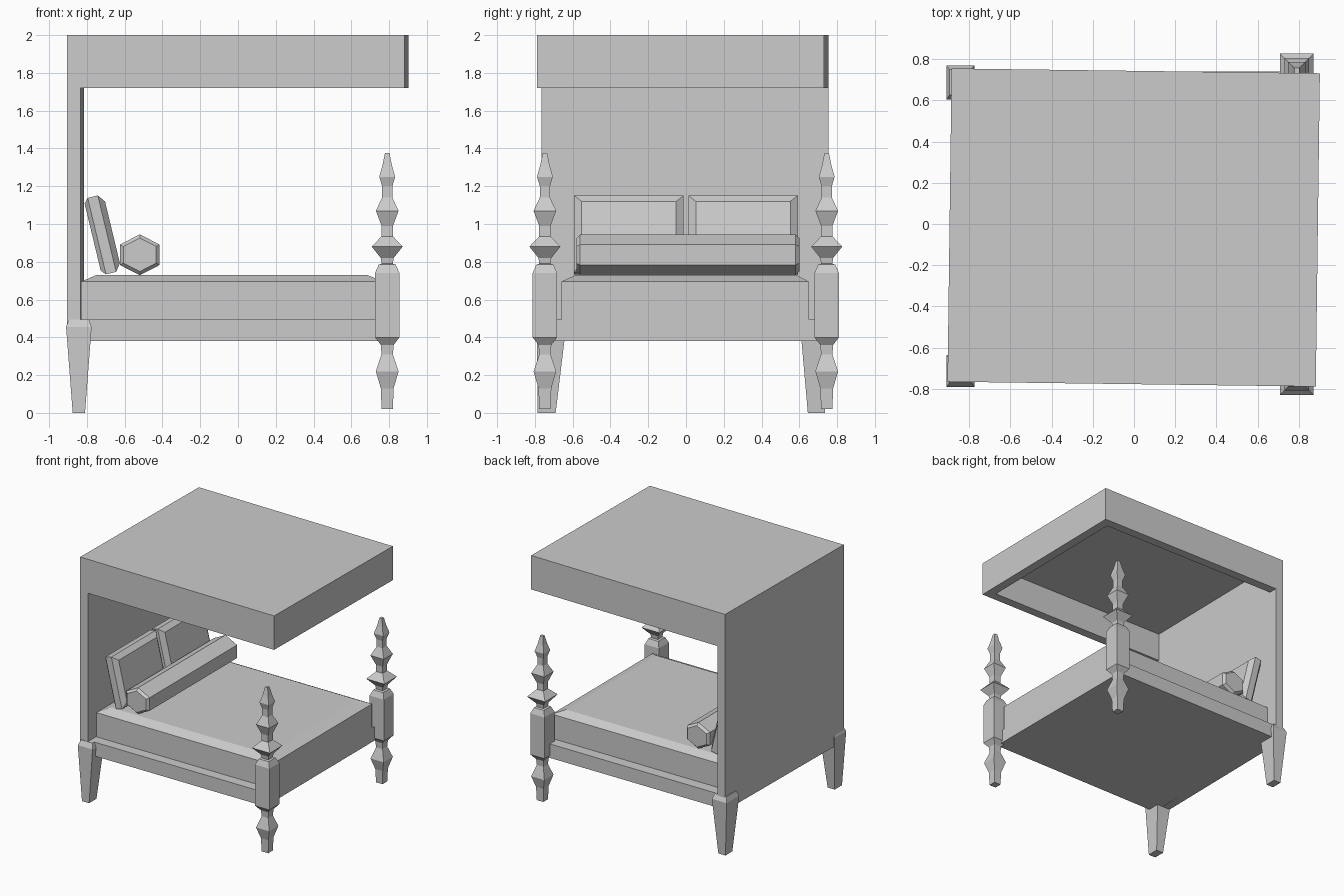
import bpy, bmesh, math
from mathutils import Matrix

if "Cube" in bpy.data.objects:
    bpy.data.objects.remove(bpy.data.objects["Cube"])


def loft(name, rings):
    """Skin a stack of equal-sized closed rings and cap both ends."""
    bm = bmesh.new()
    loops = [[bm.verts.new(p) for p in r] for r in rings]
    n = len(loops[0])
    for a, b in zip(loops, loops[1:]):
        for i in range(n):
            bm.faces.new((a[i], a[(i + 1) % n], b[(i + 1) % n], b[i]))
    bm.faces.new(loops[0][::-1])
    bm.faces.new(loops[-1])
    bmesh.ops.recalc_face_normals(bm, faces=bm.faces)
    me = bpy.data.meshes.new(name)
    bm.to_mesh(me)
    bm.free()
    ob = bpy.data.objects.new(name, me)
    bpy.context.collection.objects.link(ob)
    return ob


def rect(x0, x1, y0, y1, z):
    return [(x0, y0, z), (x1, y0, z), (x1, y1, z), (x0, y1, z)]


def box(name, x0, x1, y0, y1, z0, z1):
    return loft(name, [rect(x0, x1, y0, y1, z0), rect(x0, x1, y0, y1, z1)])


# Canopy (hollow underneath) and headboard panel, turned very slightly
W, T = 0.76, 0.075
turn = Matrix.Translation((0, -0.017, 0)) @ Matrix.Rotation(math.radians(-0.75), 4, 'Z')
canopy = loft("canopy", [
    rect(-0.825, 0.892 - T, -W + T, W - T, 1.955),
    rect(-0.825, 0.892 - T, -W + T, W - T, 1.72),
    rect(-0.895, 0.892, -W, W, 1.72),
    rect(-0.895, 0.892, -W, W, 2.0)])
headboard = box("headboard", -0.895, -0.825, -W, W, 0.38, 1.72)
for ob in (canopy, headboard):
    ob.matrix_world = turn

# Bed frame and mattress with sloped top edges
box("bed_frame", -0.83, 0.77, -0.745, 0.74, 0.38, 0.495)
loft("mattress", [
    rect(-0.83, 0.77, -0.66, 0.65, 0.49),
    rect(-0.83, 0.77, -0.66, 0.65, 0.695),
    rect(-0.75, 0.685, -0.585, 0.585, 0.73)])

# Square turned posts at the foot: (height, half width)
post = [(0.02, 0.03), (0.13, 0.034), (0.22, 0.06), (0.31, 0.03), (0.36, 0.034),
        (0.40, 0.065), (0.74, 0.065), (0.785, 0.045), (0.79, 0.03), (0.82, 0.034),
        (0.88, 0.082), (0.935, 0.03), (0.99, 0.03), (1.07, 0.06), (1.14, 0.027),
        (1.20, 0.027), (1.25, 0.042), (1.31, 0.025), (1.375, 0.012)]
for side, cy in (("front", -0.747), ("back", 0.745)):
    loft("foot_post_" + side,
         [rect(0.79 - h, 0.79 + h, cy - h, cy + h, z) for z, h in post])

# Tapered legs under the headboard
for side, top, foot in (("front", (-0.79, -0.635), (-0.785, -0.69)),
                        ("back", (0.605, 0.77), (0.645, 0.735))):
    loft("head_leg_" + side, [
        rect(-0.875, -0.81, *foot, 0.0),
        rect(-0.91, -0.775, *top, 0.455),
        rect(-0.895, -0.79, top[0] + 0.02, top[1] - 0.02, 0.495)])

# Two leaning pillows: full back, narrower front face
for side, cy in (("front", -0.302), ("back", 0.302)):
    hy, hz = 0.29, 0.208
    pillow = loft("pillow_" + side, [
        rect(-hz + i, hz - i, -hy + i, hy - i, d)
        for d, i in ((-0.053, 0.025), (-0.03, 0.0), (0.025, 0.0), (0.055, 0.04))])
    # local x runs down the pillow, local z is its thickness
    pillow.matrix_world = (Matrix.Translation((-0.718, cy, 0.943))
                           @ Matrix.Rotation(math.radians(90 - 13.5), 4, 'Y'))

# Six-sided bolster with bevelled ends
hexagon = [(math.sin(a), math.cos(a)) for a in (math.tau * i / 6 for i in range(6))]
loft("bolster", [
    [(-0.52 + 0.122 * s * u, y, 0.837 + 0.108 * s * v) for u, v in hexagon]
    for y, s in ((-0.58, 0.82), (-0.56, 1.0), (0.58, 1.0), (0.6, 0.82))])
